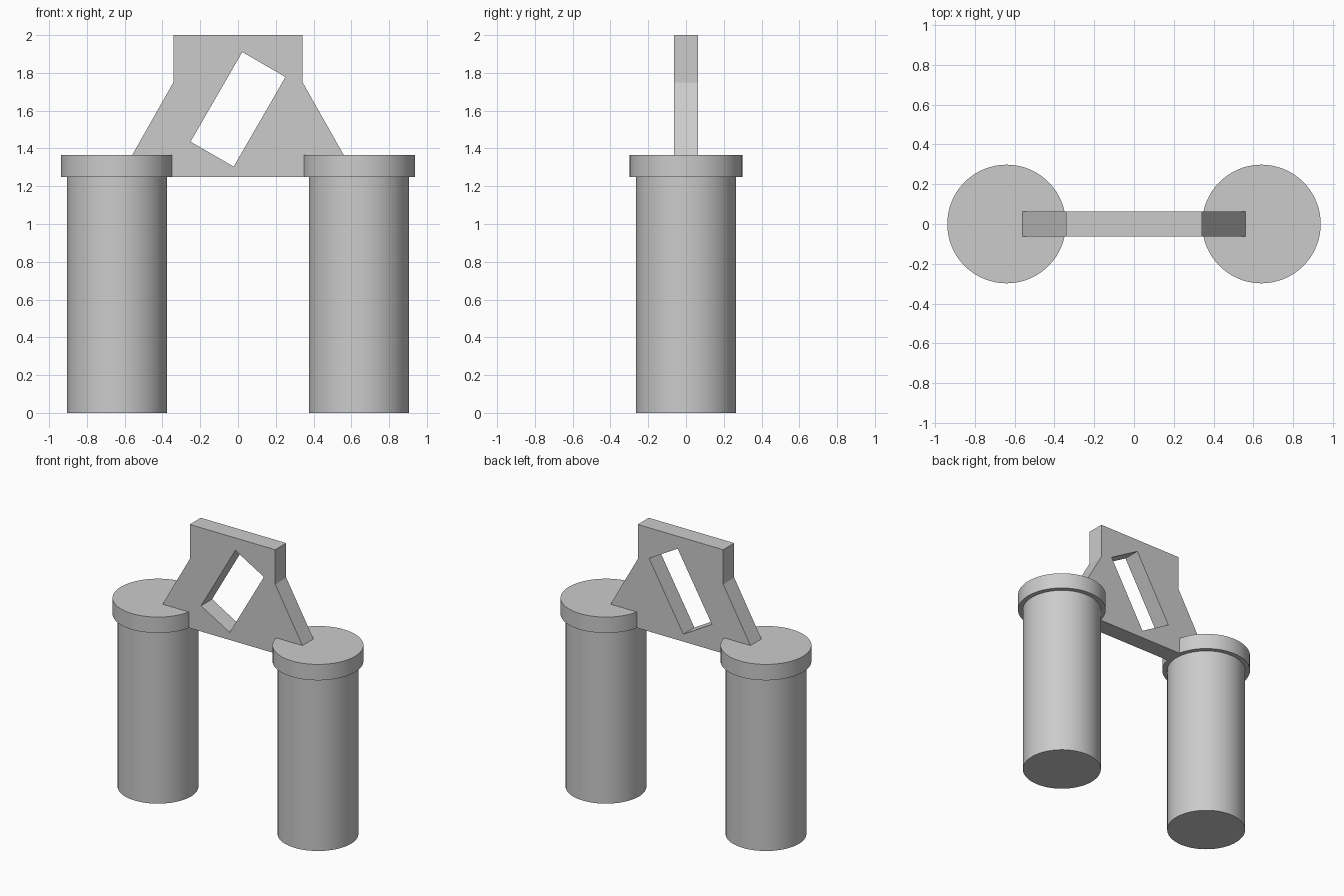
import bpy
import math
from mathutils import Matrix, Vector

cube = bpy.data.objects.get("Cube")
if cube:
    bpy.data.objects.remove(cube, do_unlink=True)

grey = bpy.data.materials.new("plain_grey")
grey.use_nodes = True
grey.diffuse_color = (0.6, 0.6, 0.6, 1)
grey.node_tree.nodes["Principled BSDF"].inputs["Base Color"].default_value = grey.diffuse_color

CAP_BOTTOM, CAP_TOP = 1.25, 1.365


def cylinder(name, x, radius, bottom, top):
    bpy.ops.mesh.primitive_cylinder_add(
        vertices=64, radius=radius, depth=top - bottom,
        location=(x, 0, (bottom + top) / 2))
    obj = bpy.context.object
    obj.name = name
    obj.data.materials.append(grey)
    bpy.ops.object.shade_smooth_by_angle(angle=math.radians(30))


# Two pillars, each with a wider cap
for side, x in (("left", 0.64), ("right", -0.64)):
    cylinder(side + "_pillar", x, 0.265, 0, CAP_BOTTOM)
    cylinder(side + "_pillar_cap", x, 0.298, CAP_BOTTOM, CAP_TOP)

# Bridge plate outline, mirrored from its left half
half = [(0.56, CAP_BOTTOM), (0.56, CAP_TOP), (0.342, 1.75), (0.342, 2.0)]
outline = half + [(-x, z) for x, z in reversed(half)]

# Tilted rectangular window
turn = Matrix.Rotation(math.radians(-30), 2)
window = [Vector((0, 1.607)) + turn @ Vector((sx * 0.132, sz * 0.274))
          for sx, sz in ((-1, -1), (-1, 1), (1, 1), (1, -1))]

# Filled curve: the inner loop becomes a hole through the plate
curve = bpy.data.curves.new("bridge_plate", "CURVE")
curve.dimensions = "2D"
curve.fill_mode = "BOTH"
curve.extrude = 0.063
for loop in (outline, window):
    spline = curve.splines.new("POLY")
    spline.points.add(len(loop) - 1)
    for point, (x, z) in zip(spline.points, loop):
        point.co = (x, z, 0, 1)
    spline.use_cyclic_u = True
    spline.use_smooth = False
curve.materials.append(grey)
plate = bpy.data.objects.new("bridge_plate", curve)
plate.rotation_euler.x = math.radians(90)
bpy.context.collection.objects.link(plate)

# Turn the plate into a flat-faced mesh
bpy.ops.object.select_all(action="DESELECT")
plate.select_set(True)
bpy.context.view_layer.objects.active = plate
bpy.ops.object.convert(target="MESH")
bpy.ops.object.shade_flat()
